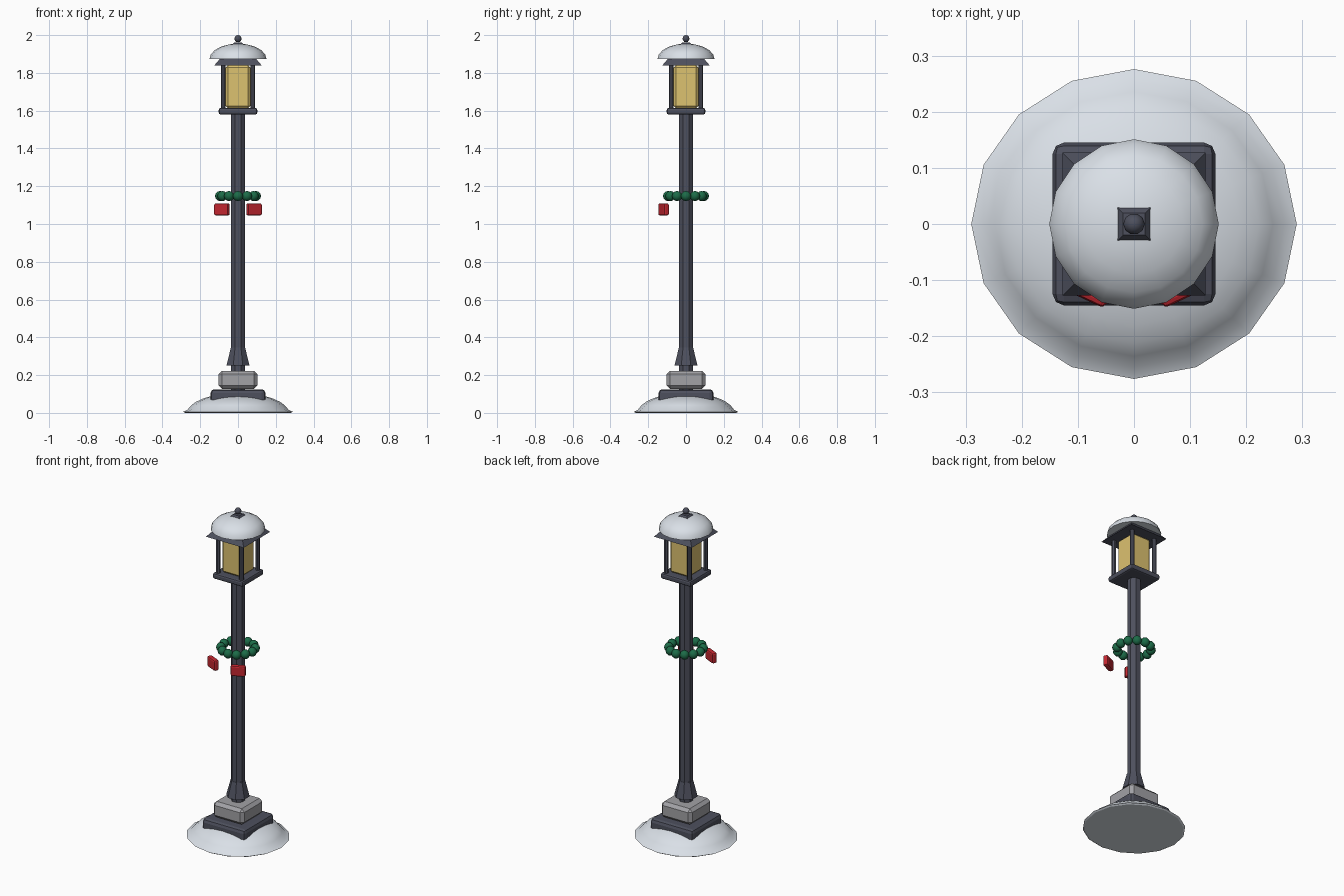
import bpy, bmesh, math
from mathutils import Matrix

if "Cube" in bpy.data.objects:
    bpy.data.objects.remove(bpy.data.objects["Cube"])


def material(name, rgb):
    m = bpy.data.materials.new(name)
    m.diffuse_color = (*rgb, 1)
    m.use_nodes = True
    m.node_tree.nodes["Principled BSDF"].inputs["Base Color"].default_value = m.diffuse_color
    return m


IRON = material("dark_iron", (0.075, 0.08, 0.11))
SNOW = material("snow", (0.76, 0.81, 0.87))
STONE = material("grey_stone", (0.36, 0.36, 0.38))
GLASS = material("amber_glass", (0.72, 0.54, 0.16))
GREEN = material("pine_green", (0.012, 0.15, 0.065))
RED = material("ribbon_red", (0.55, 0.02, 0.03))


def finish(name, bm, mat, smooth=None):
    bmesh.ops.recalc_face_normals(bm, faces=bm.faces)
    me = bpy.data.meshes.new(name)
    bm.to_mesh(me)
    bm.free()
    me.materials.append(mat)
    ob = bpy.data.objects.new(name, me)
    bpy.context.collection.objects.link(ob)
    if smooth:
        bpy.ops.object.select_all(action='DESELECT')
        ob.select_set(True)
        bpy.context.view_layer.objects.active = ob
        bpy.ops.object.shade_smooth_by_angle(angle=math.radians(smooth))
    return ob


def box(name, loc, size, mat, bevel=0.0, segments=1, turn=0.0):
    bm = bmesh.new()
    bmesh.ops.create_cube(bm, size=1, matrix=Matrix.Diagonal((*size, 1)))
    if bevel:
        bmesh.ops.bevel(bm, geom=bm.edges[:], offset=bevel, segments=segments,
                        profile=0.5, affect='EDGES')
    bm.transform(Matrix.Translation(loc) @ Matrix.Rotation(turn, 4, 'Z'))
    return finish(name, bm, mat)


def lathe(name, profile, sides, mat, loc=(0, 0, 0), phase=0.0, y_scale=1.0, smooth=None):
    """Closed solid from (radius, z) rings; a zero radius makes a pole."""
    bm = bmesh.new()
    rings = []
    for r, z in profile:
        n = sides if r > 0 else 1
        rings.append([bm.verts.new((loc[0] + r * math.cos(phase + math.tau * i / sides),
                                    loc[1] + r * y_scale * math.sin(phase + math.tau * i / sides),
                                    loc[2] + z)) for i in range(n)])
    for a, b in zip(rings, rings[1:]):
        for i in range(sides):
            j = (i + 1) % sides
            quad = [a[i % len(a)], a[j % len(a)], b[j % len(b)], b[i % len(b)]]
            bm.faces.new(list(dict.fromkeys(quad)))
    for ring in (rings[0], rings[-1]):
        if len(ring) > 1:
            bm.faces.new(ring)
    return finish(name, bm, mat, smooth)


def dome(radius, height, z0, steps):
    pts = [(radius * math.cos(math.pi / 2 * k / steps),
            z0 + height * math.sin(math.pi / 2 * k / steps)) for k in range(steps)]
    return pts + [(0, z0 + height)]


EIGHTH = math.pi / 8

# snow mound with a thin lip, slightly oval
lathe("snow_mound", [(0.28, 0), (0.29, 0.006), (0.268, 0.016)] + dome(0.268, 0.105, 0.0, 8)[2:],
      16, SNOW, y_scale=0.952, smooth=30)

# footing
box("base_plate", (0, 0, 0.067), (0.29, 0.29, 0.116), IRON, 0.02, 2)
box("stone_block", (0, 0, 0.175), (0.206, 0.206, 0.096), STONE, 0.018)

# pole and flared collar
lathe("pole", [(0.039, 0.12), (0.039, 1.59)], 8, IRON, phase=EIGHTH)
lathe("pole_collar", [(0.066, 0.25), (0.041, 0.345)], 8, IRON, phase=EIGHTH)

# lantern
box("lantern_floor", (0, 0, 1.597), (0.204, 0.204, 0.034), IRON, 0.01, 2)
box("lantern_glass", (0, 0, 1.727), (0.132, 0.132, 0.226), GLASS, 0.012)
for i, (sx, sy) in enumerate([(-1, -1), (1, -1), (1, 1), (-1, 1)]):
    lathe(f"lantern_bar_{i + 1}", [(0.013, 1.6), (0.013, 1.85)], 8, IRON,
          loc=(sx * 0.079, sy * 0.079, 0), phase=EIGHTH)
lathe("lantern_roof", [(0.127 * math.sqrt(2), 1.838), (0.02 * math.sqrt(2), 1.962)], 4, IRON,
      phase=math.pi / 4)
lathe("roof_snow", dome(0.151, 0.082, 1.873, 5), 16, SNOW, smooth=60)

# finial ball
lathe("finial", [(0, -0.019)] + [(0.019 * math.sin(math.pi * k / 6), -0.019 * math.cos(math.pi * k / 6))
                                 for k in range(1, 6)] + [(0, 0.019)],
      10, IRON, loc=(0, 0, 1.981), smooth=60)

# wreath of twelve balls
for i in range(12):
    a = math.tau * i / 12
    lathe(f"wreath_ball_{i + 1}",
          [(0, -0.027)] + [(0.027 * math.sin(math.pi * k / 6), -0.027 * math.cos(math.pi * k / 6))
                           for k in range(1, 6)] + [(0, 0.027)],
          8, GREEN, loc=(0.095 * math.cos(a), 0.095 * math.sin(a), 1.148), smooth=60)

# two ribbon blocks, mirrored
for side, label in ((-1, "left"), (1, "right")):
    box(f"ribbon_{label}", (side * 0.085, -0.119, 1.077), (0.084, 0.03, 0.064), RED,
        0.009, 2, turn=side * math.radians(25))
